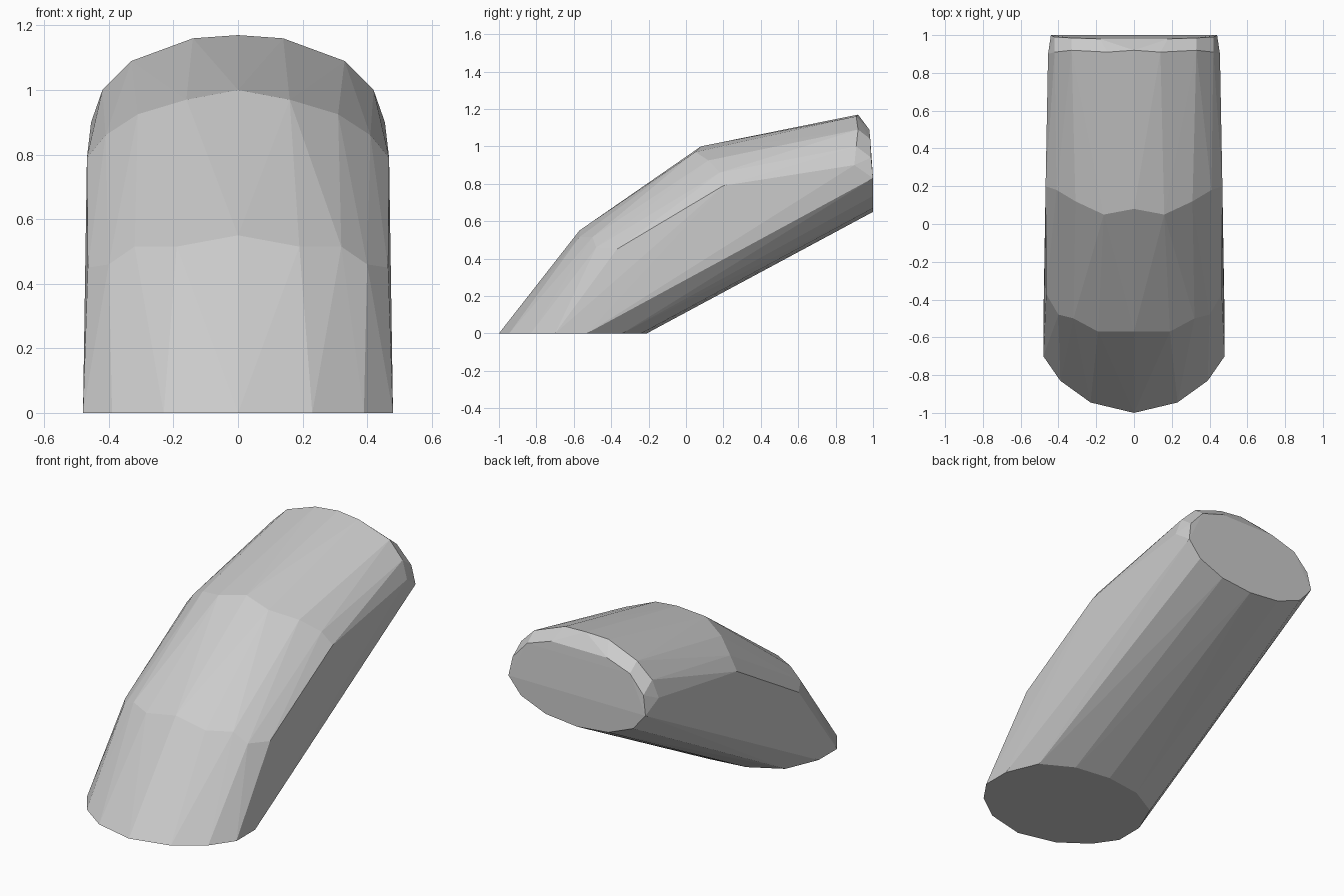
import bpy, bmesh
from math import radians

if "Cube" in bpy.data.objects:
    bpy.data.objects.remove(bpy.data.objects["Cube"])

# Right half of each cross-section, from the top centre line round to the side
base_ring = [(0, -1, 0), (.23, -.945, 0), (.39, -.83, 0), (.48, -.70, 0),
             (.48, -.53, 0), (.40, -.34, 0), (.22, -.24, 0), (0, -.21, 0)]
lower_bend = [(0, -.57, .55), (.19, -.57, .515), (.32, -.50, .515),
              (.40, -.48, .46), (.465, -.37, .45)]
upper_bend = [(0, .08, 1.0), (.16, .05, .97), (.31, .12, .925),
              (.41, .18, .86), (.468, .20, .79)]
end_rim = [(0, .92, 1.17), (.14, .91, 1.16), (.33, .92, 1.09),
           (.42, .91, 1.0), (.455, .90, .90)]
end_cap = [(0, .98, 1.09), (.18, .98, 1.09), (.33, .985, 1.04), (.42, .99, .94),
           (.44, 1, .83), (.36, 1, .735), (.20, 1, .67), (0, 1, .65)]

# Bent tube body: mirror the sections and skin them with a convex hull
bm = bmesh.new()
for ring in (base_ring, lower_bend, upper_bend, end_rim, end_cap):
    for x, y, z in ring:
        for sx in ({x, -x} if x else {0}):
            bm.verts.new((sx, y, z))
hull = bmesh.ops.convex_hull(bm, input=bm.verts[:])
inner = {e for e in hull["geom_interior"] + hull["geom_unused"]
         if isinstance(e, bmesh.types.BMVert)}
bmesh.ops.delete(bm, geom=list(inner), context='VERTS')
bmesh.ops.dissolve_limit(bm, angle_limit=radians(1), verts=bm.verts[:], edges=bm.edges[:])
bmesh.ops.recalc_face_normals(bm, faces=bm.faces[:])

mesh = bpy.data.meshes.new("bent_tube")
bm.to_mesh(mesh)
bm.free()
tube = bpy.data.objects.new("bent_tube", mesh)
bpy.context.collection.objects.link(tube)
